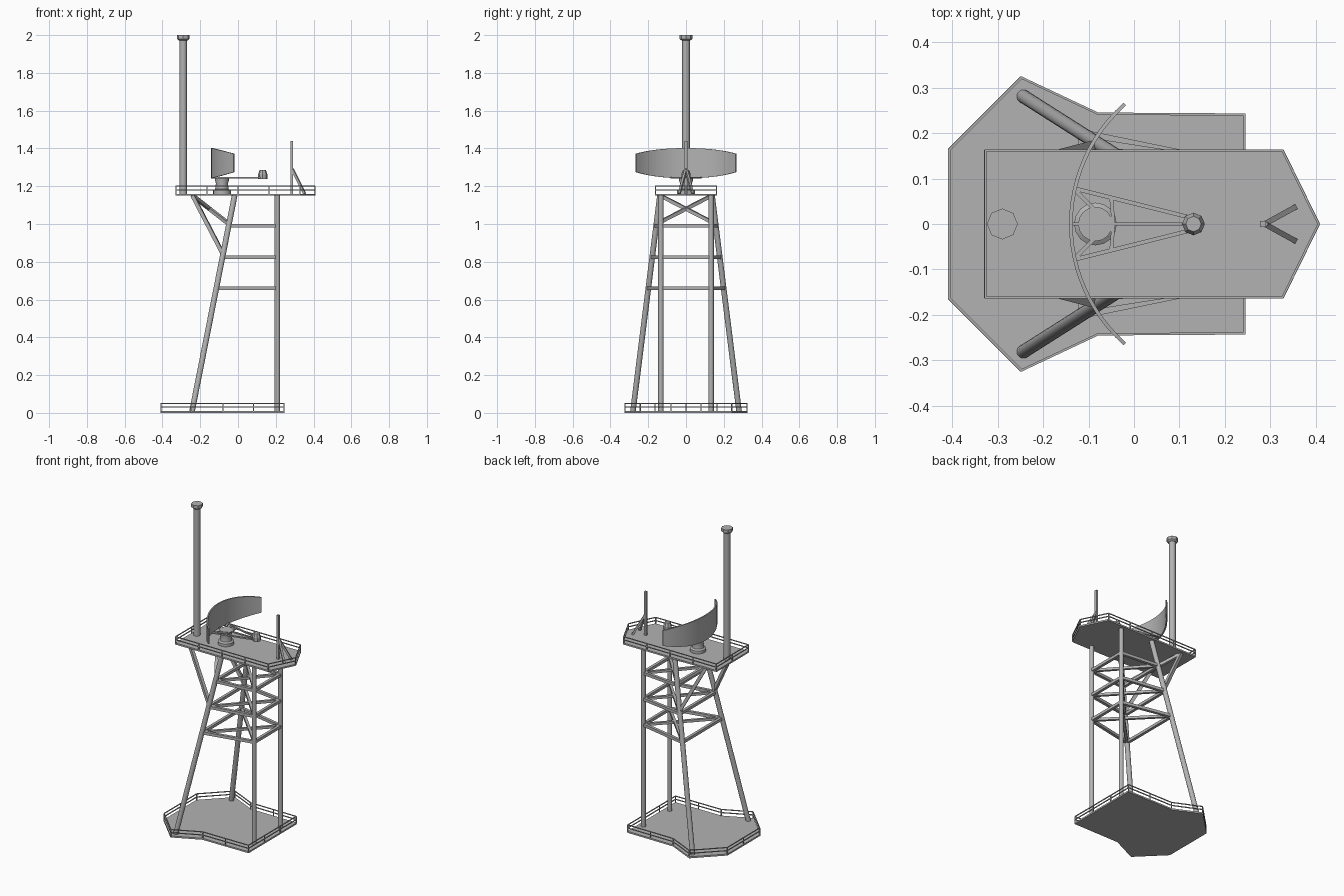
import bpy, bmesh, math
from mathutils import Vector, Matrix

if "Cube" in bpy.data.objects:
    bpy.data.objects.remove(bpy.data.objects["Cube"])

grey = bpy.data.materials.new("steel_grey")
grey.use_nodes = True
colour = (0.45, 0.45, 0.45, 1)
grey.diffuse_color = colour
grey.node_tree.nodes["Principled BSDF"].inputs["Base Color"].default_value = colour


def finish(bm, name, smooth=False):
    bmesh.ops.recalc_face_normals(bm, faces=bm.faces)
    mesh = bpy.data.meshes.new(name)
    bm.to_mesh(mesh)
    bm.free()
    mesh.materials.append(grey)
    obj = bpy.data.objects.new(name, mesh)
    bpy.context.collection.objects.link(obj)
    if smooth:
        bpy.ops.object.select_all(action='DESELECT')
        bpy.context.view_layer.objects.active = obj
        obj.select_set(True)
        bpy.ops.object.shade_smooth_by_angle(angle=math.radians(40))
    return obj


def add_beam(bm, a, b, width, height=None):
    """Box beam between two points, its height kept upright."""
    a, b = Vector(a), Vector(b)
    d = b - a
    z = d.normalized()
    up = Vector((0, 0, 1)) if abs(z.z) < 0.99 else Vector((0, 1, 0))
    x = up.cross(z).normalized()
    y = z.cross(x)
    rot = Matrix((x, y, z)).transposed().to_4x4()
    size = Matrix.Diagonal((width, height or width, d.length, 1))
    bmesh.ops.create_cube(bm, size=1, matrix=Matrix.Translation((a + b) / 2) @ rot @ size)


def tube(name, a, b, radius, sides=16):
    a, b = Vector(a), Vector(b)
    d = b - a
    bm = bmesh.new()
    bmesh.ops.create_cone(bm, cap_ends=True, segments=sides, radius1=radius, radius2=radius,
                          depth=d.length, matrix=Matrix.Translation((a + b) / 2)
                          @ d.to_track_quat('Z', 'Y').to_matrix().to_4x4())
    return finish(bm, name, True)


def lathe(name, centre, profile, sides, smooth=True):
    """Turned solid from (radius, height) pairs."""
    bm = bmesh.new()
    rings = [[bm.verts.new((centre[0] + r * math.cos(math.tau * i / sides),
                            centre[1] + r * math.sin(math.tau * i / sides), z))
              for i in range(sides)] for r, z in profile]
    for lo, hi in zip(rings, rings[1:]):
        for i in range(sides):
            j = (i + 1) % sides
            bm.faces.new((lo[i], lo[j], hi[j], hi[i]))
    bm.faces.new(rings[0])
    bm.faces.new(rings[-1])
    return finish(bm, name, smooth)


def deck(name, half, z, thick):
    """Plate mirrored across y = 0, with a two-bar railing round its edge."""
    outline = half + [(x, -y) for x, y in reversed(half) if y > 0]
    bm = bmesh.new()
    face = bm.faces.new([bm.verts.new((x, y, z)) for x, y in outline])
    out = bmesh.ops.extrude_face_region(bm, geom=[face])
    bmesh.ops.translate(bm, vec=(0, 0, thick),
                        verts=[v for v in out["geom"] if isinstance(v, bmesh.types.BMVert)])
    finish(bm, name + "_deck")

    bm = bmesh.new()
    bar = 0.005
    pts = [Vector((x, y, 0)) * 0.992 for x, y in outline]
    for a, b in zip(pts, pts[1:] + pts[:1]):
        for h in (z + 0.03, z + 0.05):
            up = Vector((0, 0, h))
            add_beam(bm, a + up, b + up, bar)
        count = max(1, round((b - a).length / 0.16))
        for i in range(count):
            p = a.lerp(b, i / count)
            add_beam(bm, p + Vector((0, 0, z + thick / 2)), p + Vector((0, 0, z + 0.05)), bar)
    finish(bm, name + "_railing")


# Decks
deck("base", [(-0.41, 0.165), (-0.25, 0.325), (-0.08, 0.245), (0.245, 0.243)], 0, 0.01)
top = 1.15
deck("upper", [(-0.33, 0.163), (0.33, 0.163), (0.41, 0)], top, 0.01)

# Legs: upright pair and raked pair
foot, head = Vector((-0.245, 0.282, 0.005)), Vector((-0.018, 0.138, top))


def raked(z, side):
    p = foot.lerp(head, z / top)
    return Vector((p.x, p.y * side, z))


def upright(z, side):
    return Vector((0.208, 0.133 * side, z))


for side, tag in ((1, "back"), (-1, "front")):
    tube(tag + "_upright_leg", upright(0.005, side), upright(top, side), 0.014)
    tube(tag + "_raked_leg", raked(0.005, side), raked(top, side), 0.015)

# Horizontal bracing frames, each with crossed diagonals
bm = bmesh.new()
for z in (0.66, 0.825, 0.99):
    for s in (1, -1):
        add_beam(bm, raked(z, s), upright(z, s), 0.018)
        add_beam(bm, raked(z, s), upright(z, -s), 0.016)
    add_beam(bm, raked(z, 1), raked(z, -1), 0.018)
    add_beam(bm, upright(z, 1), upright(z, -1), 0.018)
finish(bm, "bracing_frames")

# Struts carrying the overhang
bm = bmesh.new()
for s in (1, -1):
    corner = Vector((-0.24, 0.135 * s, top))
    add_beam(bm, corner, raked(0.84, s), 0.02)
    add_beam(bm, corner, raked(1.0, -s), 0.018)
finish(bm, "overhang_struts")

# Tall mast with octagonal cap
tube("mast", (-0.29, 0, top), (-0.29, 0, 1.98), 0.02)
lathe("mast_cap", (-0.29, 0), [(0.024, 1.972), (0.034, 1.98), (0.034, 2.0)], 8, False)

# Scanner pedestal
lathe("scanner_pedestal", (-0.085, 0),
      [(0.047, 1.16), (0.047, 1.178), (0.036, 1.185), (0.032, 1.215), (0.038, 1.235), (0.038, 1.25)], 16)

# Curved reflector, tapering towards its tips
bm = bmesh.new()
radius, steps = 0.357, 24
reach = math.asin(0.267 / radius)
rows = []
for i in range(steps + 1):
    t = 2 * i / steps - 1
    low, high = 1.242 + 0.033 * t * t, 1.402 - 0.03 * t * t
    ring = []
    for r, z in ((radius, low), (radius, high), (radius - 0.008, high), (radius - 0.008, low)):
        ring.append(bm.verts.new((0.214 - r * math.cos(t * reach), r * math.sin(t * reach), z)))
    rows.append(ring)
for a, b in zip(rows, rows[1:]):
    for k in range(4):
        m = (k + 1) % 4
        bm.faces.new((a[k], a[m], b[m], b[k]))
bm.faces.new(rows[0])
bm.faces.new(rows[-1])
finish(bm, "scanner_reflector", True)

# Feed frame and horn
bm = bmesh.new()
fz = 1.246
add_beam(bm, (-0.14, 0, fz), (0.11, 0, fz), 0.006, 0.008)
for s in (1, -1):
    add_beam(bm, (-0.13, 0.078 * s, fz), (0.125, 0.014 * s, fz), 0.009, 0.008)
    add_beam(bm, (-0.045, 0, fz), (-0.05, 0.055 * s, fz), 0.008)
    add_beam(bm, (-0.085, 0.03 * s, fz), (-0.13, 0.075 * s, fz), 0.008)
finish(bm, "feed_frame")
lathe("feed_horn", (0.131, 0), [(0.025, 1.238), (0.025, 1.262), (0.017, 1.285)], 8, False)

# Small braced post at the nose of the deck
bm = bmesh.new()
add_beam(bm, (0.284, 0, top), (0.284, 0, 1.44), 0.014)
for s in (1, -1):
    add_beam(bm, (0.288, 0, 1.29), (0.353, 0.036 * s, 1.16), 0.012)
finish(bm, "nose_post")
